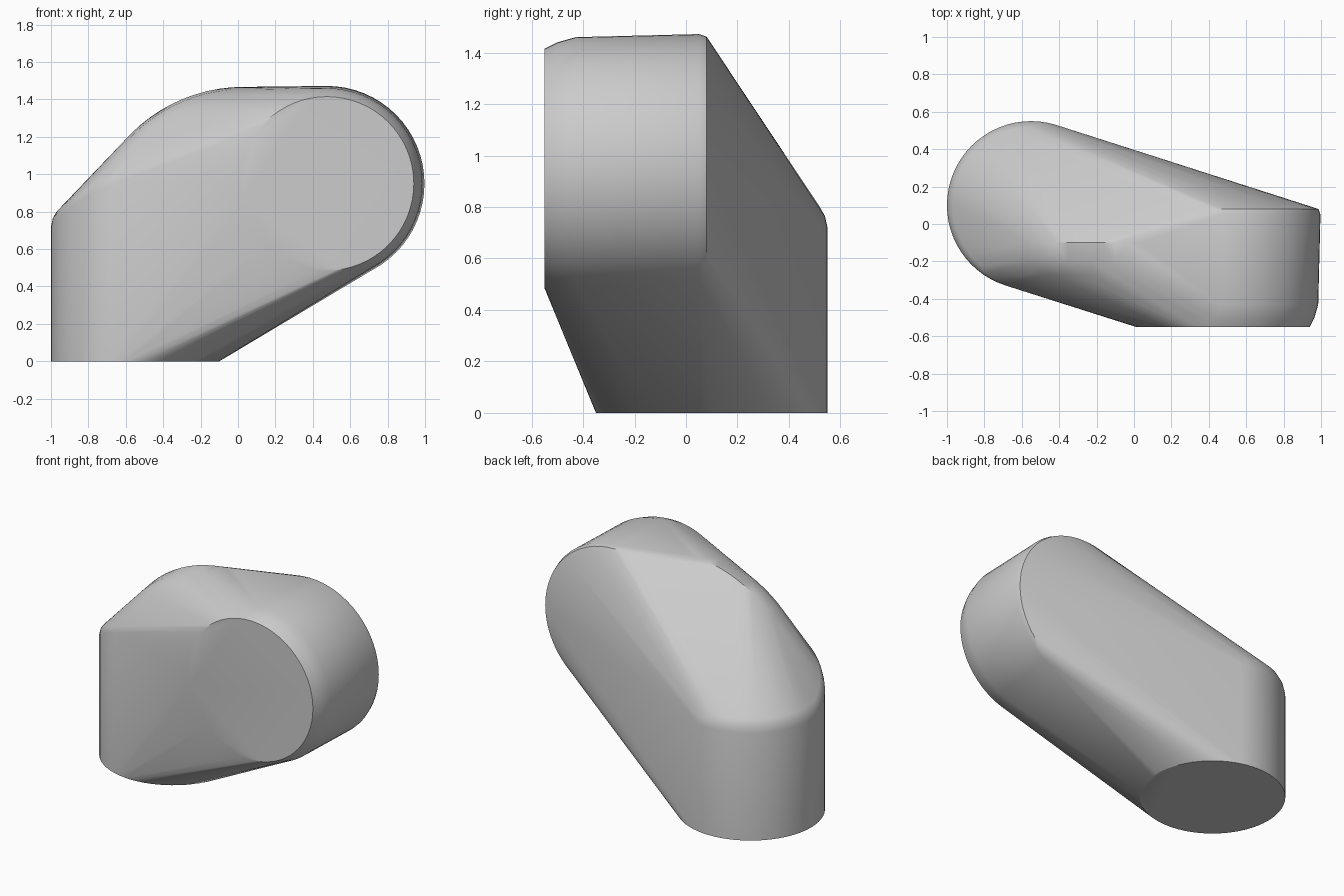
import bpy
import bmesh
from math import cos, sin, pi, radians

cube = bpy.data.objects.get("Cube")
if cube:
    bpy.data.objects.remove(cube, do_unlink=True)

SIDES = 64
points = []


def turn():
    return [(cos(2 * pi * i / SIDES), sin(2 * pi * i / SIDES)) for i in range(SIDES)]


def foot_ring(radius, lift, tilted=True):
    """Ring of the upright pipe; the rim climbs towards the front."""
    for c, s in turn():
        y = 0.1 + radius * s
        rise = 0.72 + 1.2 * max(0, 0.1 - y) ** 2 if tilted else 0
        points.append((-0.55 + radius * c, y, rise + lift))


def mouth_ring(radius, y):
    """Ring of the horizontal pipe that opens to the front."""
    for c, s in turn():
        points.append((0.475 + radius * c, y, 0.95 + radius * s))


# Upright pipe with a rounded shoulder
foot_ring(0.45, 0, tilted=False)
foot_ring(0.45, 0)
foot_ring(0.44, 0.045)
foot_ring(0.42, 0.08)

# Horizontal pipe with a rounded front lip
for radius, y in ((0.465, -0.55), (0.49, -0.5), (0.51, -0.43), (0.522, 0.05), (0.512, 0.08)):
    mouth_ring(radius, y)

# Curved outer side of the bend
for y, inset in ((-0.1, 0.0), (-0.2, 0.012), (-0.27, 0.05)):
    for i in range(11):
        a = radians(90 + 4.5 * i)
        r = 0.85 - inset
        points.append((0.03 + r * cos(a), y, 0.617 + r * sin(a)))

# Stretch one tight skin over all the rings
bm = bmesh.new()
for p in points:
    bm.verts.new(p)
bmesh.ops.remove_doubles(bm, verts=bm.verts, dist=0.0005)
hull = bmesh.ops.convex_hull(bm, input=bm.verts)
inner = {g for g in hull["geom_interior"] + hull["geom_unused"] if isinstance(g, bmesh.types.BMVert)}
bmesh.ops.delete(bm, geom=list(inner), context="VERTS")
bmesh.ops.dissolve_limit(bm, angle_limit=radians(0.5), verts=bm.verts, edges=bm.edges)
bmesh.ops.recalc_face_normals(bm, faces=bm.faces)
mesh = bpy.data.meshes.new("elbow_body")
bm.to_mesh(mesh)
bm.free()

body = bpy.data.objects.new("elbow_body", mesh)
bpy.context.collection.objects.link(body)

grey = bpy.data.materials.new("light grey")
grey.use_nodes = True
colour = (0.6, 0.6, 0.6, 1)
grey.diffuse_color = colour
grey.node_tree.nodes["Principled BSDF"].inputs["Base Color"].default_value = colour
mesh.materials.append(grey)

bpy.ops.object.select_all(action="DESELECT")
body.select_set(True)
bpy.context.view_layer.objects.active = body
bpy.ops.object.shade_smooth_by_angle(angle=radians(30))
